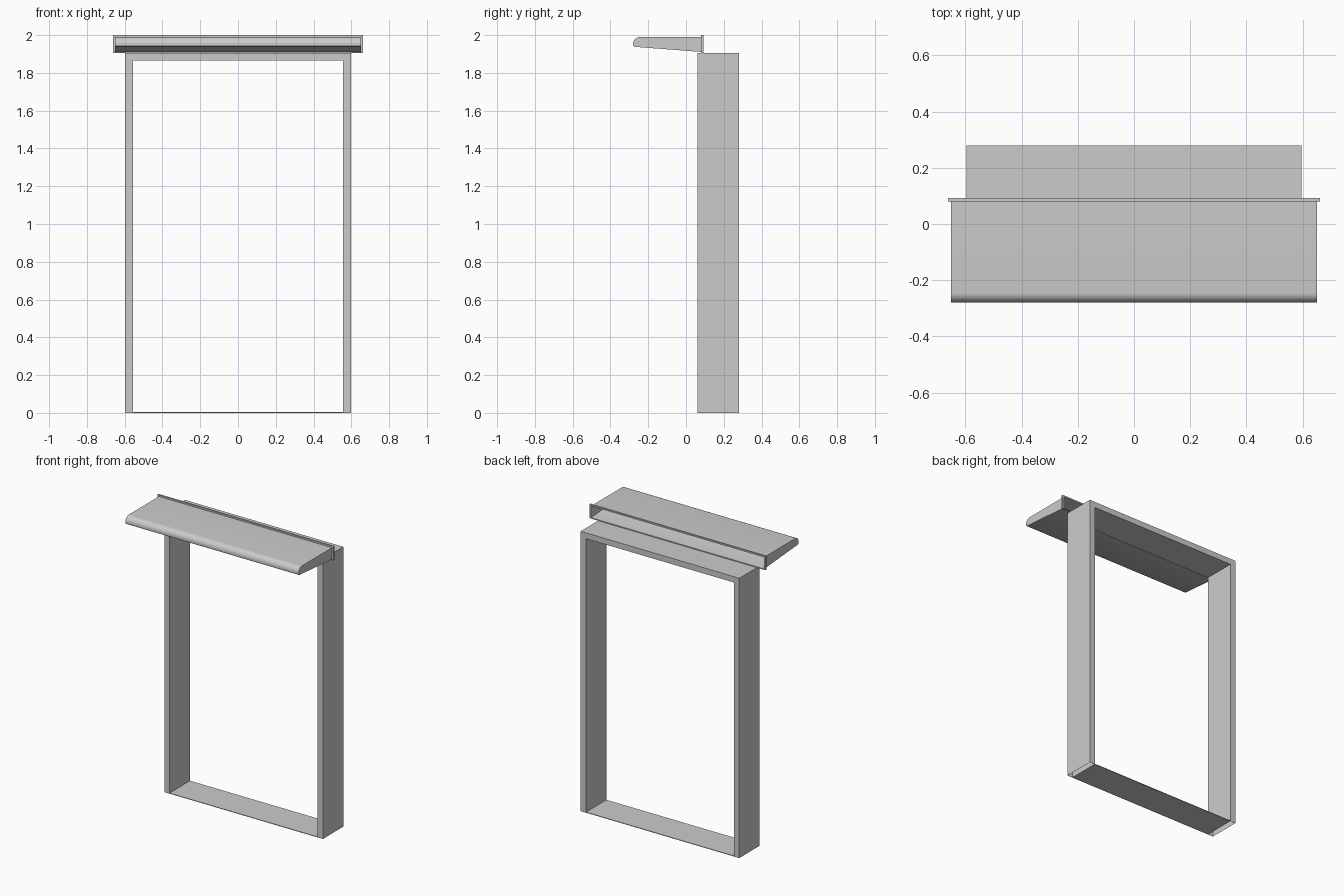
import bpy, bmesh, math

if "Cube" in bpy.data.objects:
    bpy.data.objects.remove(bpy.data.objects["Cube"])


def finish(name, bm, smooth=False):
    mesh = bpy.data.meshes.new(name)
    bm.to_mesh(mesh)
    bm.free()
    ob = bpy.data.objects.new(name, mesh)
    bpy.context.collection.objects.link(ob)
    if smooth:
        bpy.ops.object.select_all(action='DESELECT')
        bpy.context.view_layer.objects.active = ob
        ob.select_set(True)
        bpy.ops.object.shade_smooth_by_angle(angle=math.radians(35))
    return ob


def prism(points, offset):
    """Extrude a closed 3D outline along an offset vector."""
    bm = bmesh.new()
    face = bm.faces.new([bm.verts.new(p) for p in points])
    ext = bmesh.ops.extrude_face_region(bm, geom=[face], use_keep_orig=True)
    moved = [v for v in ext['geom'] if isinstance(v, bmesh.types.BMVert)]
    bmesh.ops.translate(bm, verts=moved, vec=offset)
    bmesh.ops.recalc_face_normals(bm, faces=bm.faces)
    return bm


def drop_faces(bm, test):
    bmesh.ops.delete(bm, geom=[f for f in bm.faces if test(f.calc_center_median())],
                     context='FACES_ONLY')


# Door frame: inverted U, open under the posts
W, T, H = 0.597, 0.04, 1.905
Y0, Y1 = 0.06, 0.28
outline = [(-W, 0), (-W, H), (W, H), (W, 0), (W - T, 0), (W - T, H - T),
           (T - W, H - T), (T - W, 0)]
bm = prism([(x, Y0, z) for x, z in outline], (0, Y1 - Y0, 0))
drop_faces(bm, lambda c: c.z < 0.001)
finish("door_frame", bm)

# Threshold: thin sheet between the posts
bm = prism([(T - W, Y0, 0), (W - T, Y0, 0), (W - T, Y1, 0), (T - W, Y1, 0)],
           (0, 0, 0.004))
finish("threshold", bm)

# Canopy: hollow shell with rounded nose, open at the back
CW, CB, R = 0.652, 0.08, 0.036
ZB, ZT = 1.911, 1.99
nose = [(-0.28 + R - R * math.cos(a), ZT - R + R * math.sin(a))
        for a in (math.radians(90 * i / 8) for i in range(9))]
profile = [(CB, ZB), (-0.272, 1.938), (-0.279, 1.943)] + nose + [(CB, ZT)]
bm = prism([(-CW, y, z) for y, z in profile], (2 * CW, 0, 0))
drop_faces(bm, lambda c: c.y > CB - 0.001)
finish("canopy", bm, smooth=True)

# Mounting rim: rectangular ring around the open back of the canopy
RW, RB, RT, D = 0.663, 1.905, 2.0, 0.012
bm = bmesh.new()
loops = []
for w, zb, zt, y in ((CW, ZB, ZT, CB), (RW, RB, RT, CB),
                     (RW, RB, RT, CB + D), (CW, ZB, ZT, CB + D)):
    loops.append([bm.verts.new((x, y, z)) for x, z in
                  ((-w, zb), (w, zb), (w, zt), (-w, zt))])
for i in range(4):
    a, b = loops[i], loops[(i + 1) % 4]
    for j in range(4):
        k = (j + 1) % 4
        bm.faces.new((a[j], a[k], b[k], b[j]))
bmesh.ops.recalc_face_normals(bm, faces=bm.faces)
finish("mounting_rim", bm)
